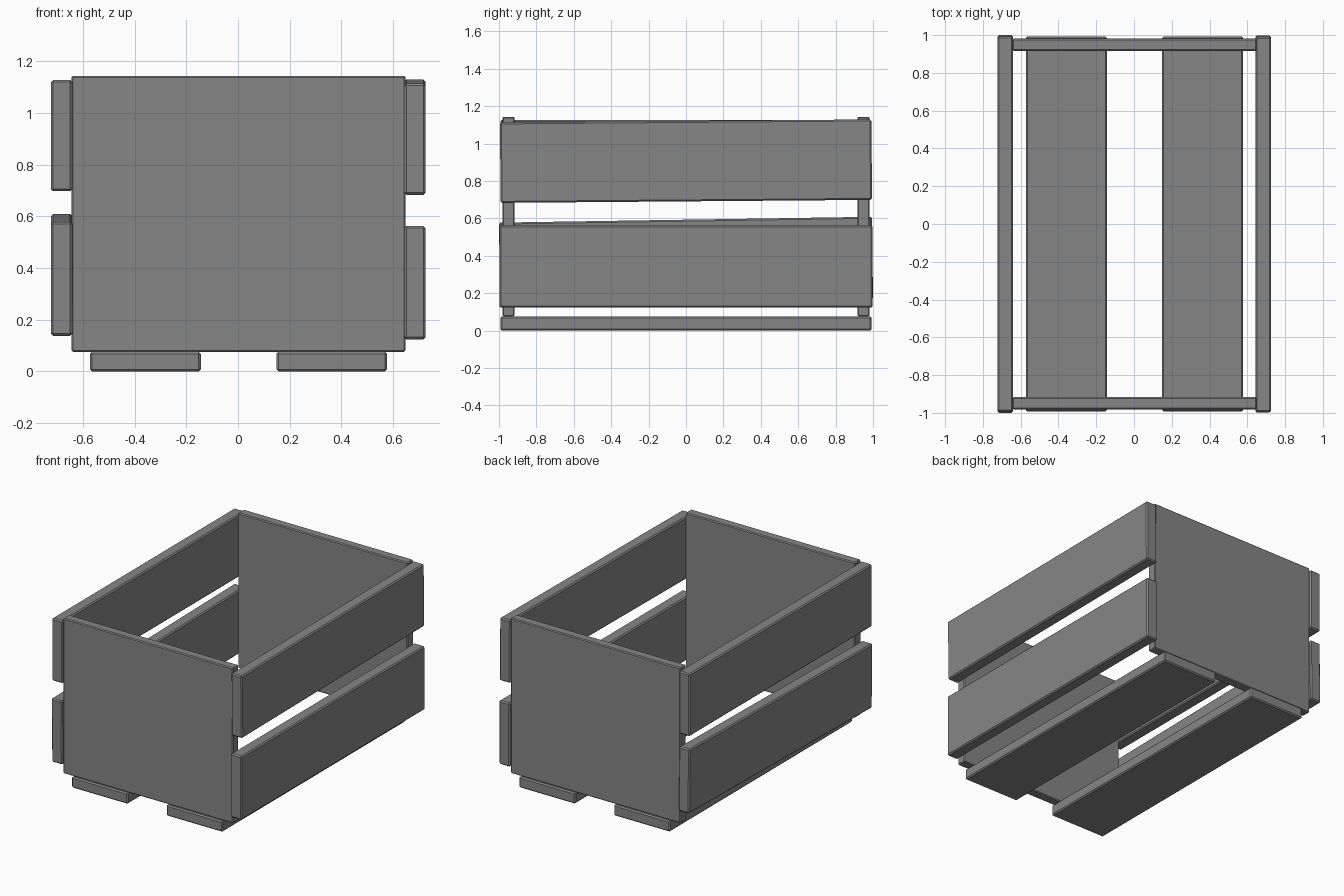
import bpy
from math import atan2

if "Cube" in bpy.data.objects:
    bpy.data.objects.remove(bpy.data.objects["Cube"])

# Dark grey finish shared by all boards
grey = bpy.data.materials.new("dark_grey")
grey.diffuse_color = (0.24, 0.24, 0.24, 1)
grey.use_nodes = True
grey.node_tree.nodes["Principled BSDF"].inputs["Base Color"].default_value = grey.diffuse_color


def board(name, center, size, tilt=0.0, bevel=0.008):
    """Rectangular plank with lightly chamfered edges, optionally tilted about x."""
    bpy.ops.mesh.primitive_cube_add(size=1, location=center)
    ob = bpy.context.object
    ob.name = name
    ob.scale = size
    bpy.ops.object.transform_apply(location=False, rotation=False, scale=True)
    ob.rotation_euler.x = tilt
    mod = ob.modifiers.new("chamfer", 'BEVEL')
    mod.width = bevel
    mod.segments = 1
    ob.data.materials.append(grey)
    return ob


# Solid end panels
for name, y in (("front_panel", -0.949), ("back_panel", 0.949)):
    board(name, (0.002, y, 0.609), (1.292, 0.064, 1.068), bevel=0.006)

# Floor slats
for name, x in (("left_floor_slat", -0.358), ("right_floor_slat", 0.363)):
    board(name, (x, 0, 0.038), (0.428, 1.986, 0.076))

# Side slats: name, x, centre height, width, length, rise from front to back
for name, x, z, width, length, rise in (
    ("left_upper_slat", -0.682, 0.912, 0.430, 1.986, 0.0),
    ("left_lower_slat", -0.682, 0.373, 0.440, 1.994, 0.031),
    ("right_upper_slat", 0.684, 0.906, 0.430, 1.986, 0.016),
    ("right_lower_slat", 0.684, 0.343, 0.438, 1.996, 0.0),
):
    board(name, (x, 0, z), (0.082, length, width), tilt=atan2(rise, length))
